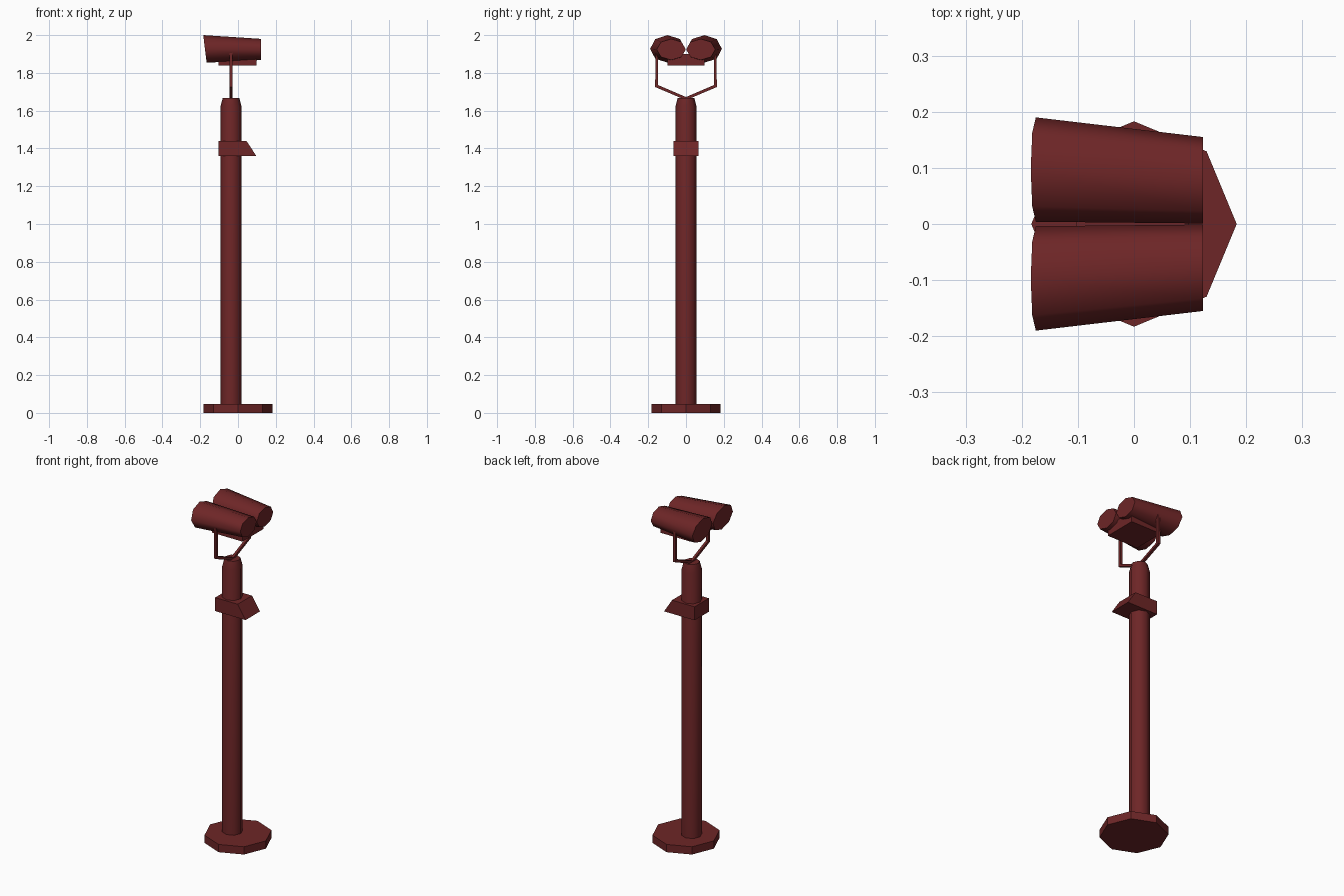
import bpy, bmesh, math

if "Cube" in bpy.data.objects:
    bpy.data.objects.remove(bpy.data.objects["Cube"])

red = bpy.data.materials.new("dark_red_paint")
red.diffuse_color = (0.155, 0.019, 0.02, 1)
red.use_nodes = True
red.node_tree.nodes["Principled BSDF"].inputs["Base Color"].default_value = red.diffuse_color
POLE_X = -0.037


def loft(name, rings, smooth=False):
    """Skin a list of equal-length point rings and cap both ends."""
    bm = bmesh.new()
    vr = [[bm.verts.new(p) for p in ring] for ring in rings]
    n = len(vr[0])
    for a, b in zip(vr, vr[1:]):
        for i in range(n):
            j = (i + 1) % n
            bm.faces.new((a[i], a[j], b[j], b[i]))
    bm.faces.new(vr[0][::-1])
    bm.faces.new(vr[-1])
    bmesh.ops.recalc_face_normals(bm, faces=bm.faces)
    me = bpy.data.meshes.new(name)
    bm.to_mesh(me)
    bm.free()
    me.materials.append(red)
    ob = bpy.data.objects.new(name, me)
    bpy.context.collection.objects.link(ob)
    if smooth:
        bpy.ops.object.select_all(action='DESELECT')
        bpy.context.view_layer.objects.active = ob
        ob.select_set(True)
        bpy.ops.object.shade_smooth_by_angle(angle=math.radians(60))
    return ob


def octagon():
    return [(math.cos(i * math.pi / 4), math.sin(i * math.pi / 4)) for i in range(8)]


def flat_ring(x, r, z):
    return [(x + r * c, r * s, z) for c, s in octagon()]


def barrel_ring(x, y, z, ry, rz, lean):
    return [(x - lean * s, y + ry * c, z + rz * s) for c, s in octagon()]


# Base plate and pole with tapered cap
loft("base_plate", [flat_ring(0, 0.183, 0), flat_ring(0, 0.183, 0.046)])
loft("pole", [flat_ring(POLE_X, 0.056, 0.04), flat_ring(POLE_X, 0.056, 1.62),
              flat_ring(POLE_X, 0.044, 1.667)], smooth=True)

# Coin box with sloping face
side = [(-0.103, 1.36), (0.097, 1.36), (0.045, 1.44), (-0.103, 1.44)]
loft("coin_box", [[(x, y, z) for x, z in side] for y in (-0.067, 0.067)])

# Plate carrying the two barrels
plate = [(-0.103, -0.098), (0.098, -0.098), (0.098, 0.098), (-0.103, 0.098)]
loft("barrel_mount", [[(x, y, z) for x, y in plate] for z in (1.838, 1.9)])

# Tapered eyepiece barrels and fork arms, one per side
for label, s in (("left", -1), ("right", 1)):
    loft(label + "_barrel",
         [barrel_ring(-0.175, s * 0.097, 1.927, 0.093, 0.073, 0.009),
          barrel_ring(0.123, s * 0.078, 1.924, 0.077, 0.056, 0)], smooth=True)
    path = [(0, 1.664, 0.0), (0.155, 1.73, 0.5), (0.155, 1.91, 1.0)]
    w = 0.0075
    rings = []
    # square rod, mitred at the bend
    for (y, z, _), (ny, nz) in zip(path, ((-0.39, 0.92), (-1.05, 0.68), (-1, 0))):
        rings.append([(POLE_X + a * w, s * (y + b * ny * w), z + b * nz * w)
                      for a, b in ((-1, -1), (1, -1), (1, 1), (-1, 1))])
    loft(label + "_fork_arm", rings)
